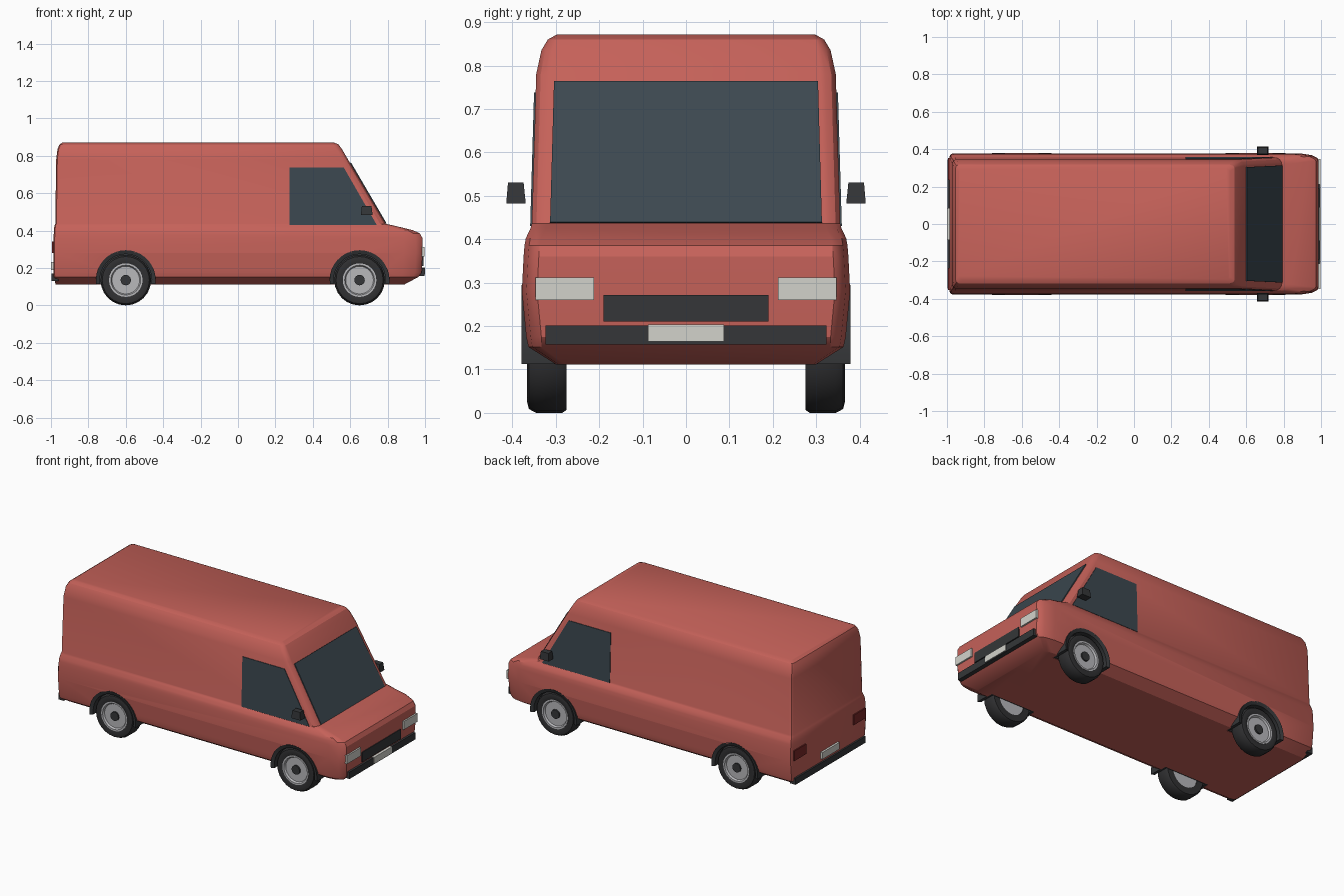
import bpy, bmesh, math
from mathutils import Vector, Matrix

if "Cube" in bpy.data.objects:
    bpy.data.objects.remove(bpy.data.objects["Cube"])


def material(name, rgb):
    m = bpy.data.materials.new(name)
    m.diffuse_color = (*rgb, 1)
    m.use_nodes = True
    m.node_tree.nodes["Principled BSDF"].inputs["Base Color"].default_value = m.diffuse_color
    return m


RED = material("red paint", (0.56, 0.12, 0.10))
GLASS = material("dark glass", (0.045, 0.065, 0.08))
BLACK = material("black rubber", (0.03, 0.03, 0.032))
TRIM = material("dark trim", (0.035, 0.037, 0.04))
METAL = material("wheel metal", (0.48, 0.48, 0.50))
LAMP = material("lamp", (0.65, 0.65, 0.60))
TAIL = material("tail lamp", (0.19, 0.02, 0.02))


def finish(name, bm, mat, smooth=None):
    bmesh.ops.remove_doubles(bm, verts=bm.verts, dist=1e-5)
    bmesh.ops.recalc_face_normals(bm, faces=bm.faces)
    me = bpy.data.meshes.new(name)
    bm.to_mesh(me)
    bm.free()
    ob = bpy.data.objects.new(name, me)
    bpy.context.collection.objects.link(ob)
    me.materials.append(mat)
    if smooth:
        shade(ob, smooth)
    return ob


def select(ob):
    bpy.ops.object.select_all(action='DESELECT')
    ob.select_set(True)
    bpy.context.view_layer.objects.active = ob


def shade(ob, deg):
    select(ob)
    bpy.ops.object.shade_smooth_by_angle(angle=math.radians(deg))


def loft(bm, rings, closed=False):
    vs = [[bm.verts.new(p) for p in r] for r in rings]
    n = len(vs[0])
    pairs = list(zip(vs, vs[1:])) + ([(vs[-1], vs[0])] if closed else [])
    for a, b in pairs:
        for i in range(n):
            j = (i + 1) % n
            bm.faces.new((a[i], a[j], b[j], b[i]))
    if not closed:
        bm.faces.new(vs[0])
        bm.faces.new(vs[-1])


def panel(name, pts, offset, mat):
    # flat plate: outline pushed out by offset
    bm = bmesh.new()
    o = Vector(offset)
    loft(bm, [[Vector(p) - o for p in pts], [Vector(p) + o for p in pts]])
    return finish(name, bm, mat)


def box(name, x, y, z, mat):
    pts = [(x[0], y[0], z[0]), (x[0], y[1], z[0]), (x[0], y[1], z[1]), (x[0], y[0], z[1])]
    bm = bmesh.new()
    loft(bm, [pts, [(x[1], p[1], p[2]) for p in pts]])
    return finish(name, bm, mat)


def lathe(name, profile, cx, cz, side, mat, segs=24):
    # closed (radius, y) profile turned about the axle
    bm = bmesh.new()
    rings = []
    for i in range(segs):
        a = math.tau * i / segs
        rings.append([(cx + r * math.cos(a), side * y, cz + r * math.sin(a)) for r, y in profile])
    loft(bm, rings, closed=True)
    bmesh.ops.dissolve_degenerate(bm, dist=1e-5, edges=bm.edges)
    return finish(name, bm, mat, 35)


# Body shell: z, back x, front x, half width, front corner length, corner depth
levels = [
    (0.112, -0.975, 0.890, 0.300, 0.05, 0.02),
    (0.152, -0.985, 0.965, 0.363, 0.09, 0.03),
    (0.175, -0.987, 0.982, 0.368, 0.10, 0.035),
    (0.280, -0.987, 0.987, 0.378, 0.10, 0.035),
    (0.360, -0.986, 0.986, 0.374, 0.10, 0.035),
    (0.385, -0.985, 0.972, 0.372, 0.10, 0.035),
    (0.402, -0.984, 0.935, 0.369, 0.08, 0.035),
    (0.425, -0.982, 0.840, 0.358, 0.04, 0.035),
    (0.436, -0.977, 0.790, 0.355, 0.03, 0.035),
    (0.780, -0.972, 0.588, 0.345, 0.03, 0.035),
    (0.835, -0.965, 0.556, 0.333, 0.03, 0.030),
    (0.860, -0.955, 0.538, 0.318, 0.03, 0.020),
    (0.871, -0.938, 0.512, 0.298, 0.02, 0.015),
]
rings = []
for z, xb, xf, w, cx, cy in levels:
    half = [(xb, w - 0.02), (xb + 0.006, w - 0.006), (xb + 0.02, w),
            (xf - cx, w), (xf - cx * 0.35, w - cy * 0.3), (xf - cx * 0.08, w - cy * 0.7), (xf, w - cy)]
    rings.append([(x, y, z) for x, y in half] + [(x, -y, z) for x, y in reversed(half)])
bm = bmesh.new()
loft(bm, rings)
body = finish("van_body", bm, RED)

# Wheels, wheel wells and arch liners
WZ, WR = 0.135, 0.135
tyre = [(0.088, 0.275), (0.128, 0.275), (0.135, 0.285), (0.135, 0.345), (0.126, 0.362), (0.110, 0.366), (0.088, 0.360)]
rim = [(0, 0.28), (0.09, 0.28), (0.09, 0.363), (0.080, 0.363), (0.074, 0.352), (0, 0.352)]
cap = [(0, 0.34), (0.028, 0.34), (0.028, 0.361), (0, 0.361)]
for label, wx in (("rear", -0.60), ("front", 0.65)):
    for s, hand in ((1, "left"), (-1, "right")):
        tag = f"{label}_{hand}"
        cutter = lathe(f"well_cutter_{tag}", [(0, 0.262), (0.156, 0.262), (0.156, 0.45), (0, 0.45)],
                       wx, WZ, s, TRIM, 32)
        cutter.hide_render = True
        cutter.hide_viewport = False
        mod = body.modifiers.new("well", 'BOOLEAN')
        mod.object = cutter
        mod.operation = 'DIFFERENCE'
        mod.solver = 'EXACT'
        select(body)
        bpy.ops.object.modifier_apply(modifier=mod.name)
        bpy.data.objects.remove(cutter)

        bm = bmesh.new()
        arc = []
        for i in range(21):
            a = math.radians(-8 + 196 * i / 20)
            arc.append([(wx + r * math.cos(a), s * y, WZ + r * math.sin(a))
                        for r, y in ((0.139, 0.264), (0.160, 0.264), (0.160, 0.379), (0.139, 0.372))])
        loft(bm, arc)
        finish(f"arch_liner_{tag}", bm, TRIM, 35)
        bm = bmesh.new()
        disc = [(wx + 0.15 * math.cos(math.radians(-8 + 196 * i / 20)),
                 WZ + 0.15 * math.sin(math.radians(-8 + 196 * i / 20))) for i in range(21)]
        loft(bm, [[(x, s * y, z) for x, z in disc] for y in (0.262, 0.270)])
        finish(f"well_back_{tag}", bm, TRIM)

        lathe(f"tyre_{tag}", tyre, wx, WZ, s, BLACK)
        lathe(f"rim_{tag}", rim, wx, WZ, s, METAL)
        lathe(f"hub_cap_{tag}", cap, wx, WZ, s, TRIM, 16)
shade(body, 28)

# Windscreen and side windows
panel("windscreen", [(0.790, -0.313, 0.437), (0.790, 0.313, 0.437), (0.600, 0.304, 0.762), (0.600, -0.304, 0.762)],
      (0.004, 0, 0.0023), GLASS)
for s, hand in ((1, "left"), (-1, "right")):
    outline = [(0.275, 0.430), (0.742, 0.430), (0.565, 0.738), (0.275, 0.738)]
    panel(f"side_window_{hand}", [(x, s * (0.3557 - 0.029 * (z - 0.436)), z) for x, z in outline],
          (0, 0.003, 0), GLASS)

    # Door mirror, narrower at the top
    bm = bmesh.new()
    loft(bm, [[(x, s * y, z) for x, y in ((x0, y0), (x1, y0), (x1, y1), (x0, y1))]
              for z, x0, x1, y0, y1 in ((0.482, 0.657, 0.720, 0.369, 0.414), (0.530, 0.662, 0.714, 0.374, 0.410))])
    finish(f"mirror_{hand}", bm, TRIM)

    # Lamps
    box(f"headlamp_{hand}", (0.965, 0.996), sorted((s * 0.212, s * 0.347)), (0.260, 0.312), LAMP)
    box(f"tail_lamp_{hand}", (-0.994, -0.97), sorted((s * 0.235, s * 0.352)), (0.280, 0.342), TAIL)

# Grille, bumpers and number plates
box("grille", (0.96, 0.991), (-0.19, 0.19), (0.211, 0.272), TRIM)
box("front_bumper", (0.93, 0.996), (-0.324, 0.324), (0.158, 0.201), TRIM)
box("front_plate", (0.98, 1.0), (-0.087, 0.087), (0.164, 0.203), LAMP)
box("rear_bumper", (-0.997, -0.96), (-0.345, 0.345), (0.130, 0.170), TRIM)
box("rear_plate", (-1.0, -0.97), (-0.085, 0.085), (0.190, 0.232), LAMP)
